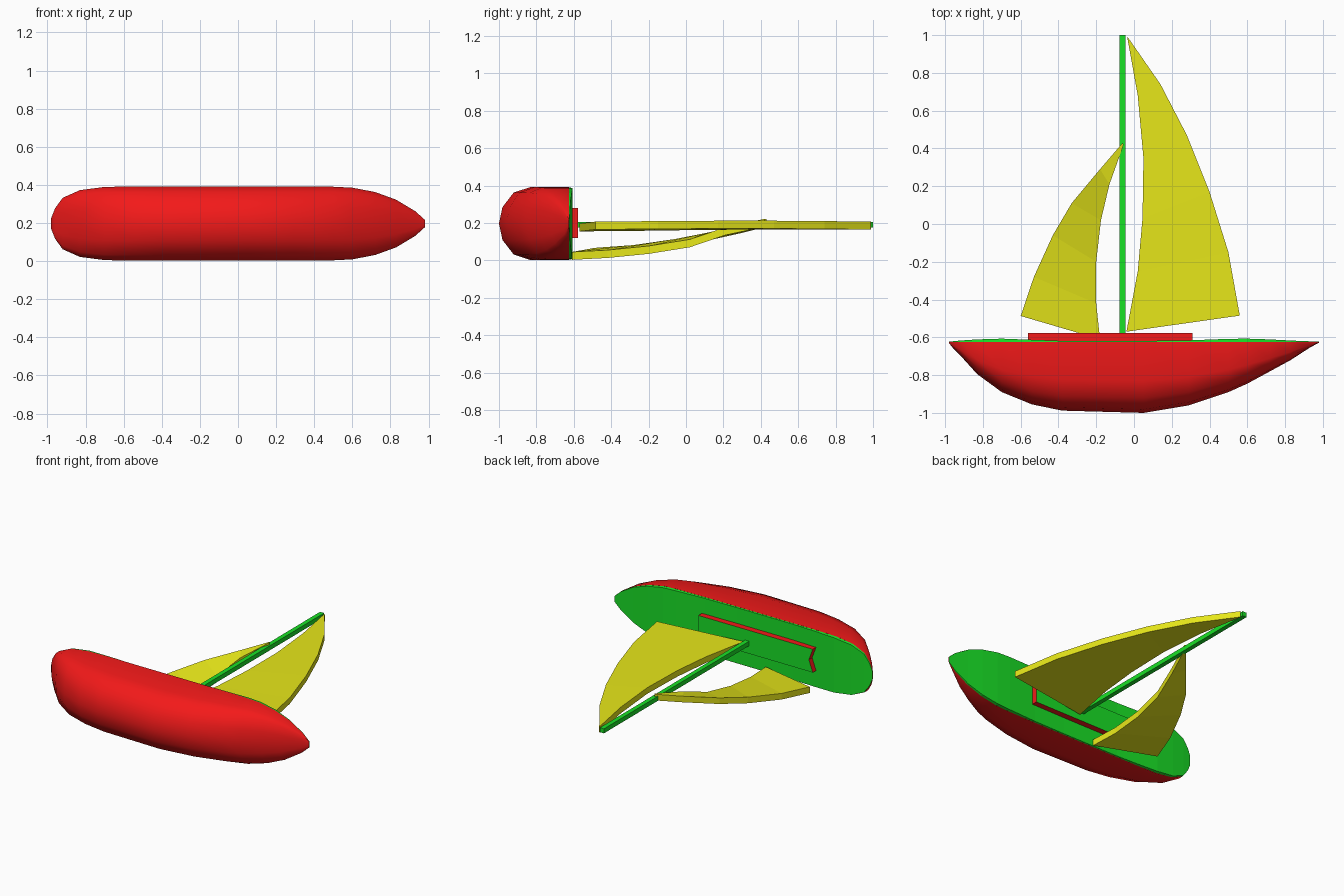
import bpy, bmesh, math

if "Cube" in bpy.data.objects:
    bpy.data.objects.remove(bpy.data.objects["Cube"])

def mat(name, rgb):
    m = bpy.data.materials.new(name)
    m.diffuse_color = (*rgb, 1)
    m.use_nodes = True
    m.node_tree.nodes["Principled BSDF"].inputs["Base Color"].default_value = m.diffuse_color
    return m

RED, GREEN, YELLOW = mat("red", (.9, .01, .01)), mat("green", (.01, .75, .02)), mat("yellow", (.8, .8, .01))

def build(name, verts, faces, mats, picker=None):
    """Mesh object from verts and faces; picker(face) gives the material slot."""
    bm = bmesh.new()
    vs = [bm.verts.new(v) for v in verts]
    for f in faces:
        bm.faces.new([vs[i] for i in f])
    bmesh.ops.recalc_face_normals(bm, faces=bm.faces)
    if picker:
        for f in bm.faces:
            f.material_index = picker(f)
    me = bpy.data.meshes.new(name)
    bm.to_mesh(me)
    bm.free()
    for m in mats:
        me.materials.append(m)
    ob = bpy.data.objects.new(name, me)
    bpy.context.collection.objects.link(ob)
    return ob

def loft(rings):
    """Verts and quads joining closed rings, with end caps."""
    n = len(rings[0])
    verts = [v for r in rings for v in r]
    faces = [[k*n + i, k*n + (i+1) % n, (k+1)*n + (i+1) % n, (k+1)*n + i]
             for k in range(len(rings) - 1) for i in range(n)]
    faces += [list(range(n)), [len(verts) - n + i for i in range(n)]]
    return verts, faces

def box(name, x, y, z, m):
    return build(name, *loft([[(a, y[0], z[0]), (a, y[1], z[0]), (a, y[1], z[1]), (a, y[0], z[1])]
                              for a in x]), [m])

def sail(name, front, back, thick):
    """Slab between two rails of (x, y, z) points, thick along z."""
    rings = [[a, b, (b[0], b[1], b[2] + thick), (a[0], a[1], a[2] + thick)]
             for a, b in zip(front, back)]
    return build(name, *loft(rings), [YELLOW])

# Hull: sections (x, half width, keel depth, deck rise)
CZ, DECK = .197, -.625
stations = [(-.98, .03, .005, .002), (-.96, .08, .03, .004), (-.92, .135, .07, .008),
            (-.83, .175, .17, .014), (-.70, .192, .265, .018), (-.54, .195, .33, .012),
            (-.38, .195, .363, .006), (.05, .195, .375, .006), (.29, .195, .335, .009),
            (.50, .193, .265, .017), (.60, .188, .22, .018), (.72, .165, .155, .014),
            (.83, .125, .095, .008), (.93, .065, .03, .004), (.98, .02, .003, .002)]
half = [(1, 0), (1, .55), (.85, .79), (.45, .95)]
section = half + [(0, 1)] + [(-a, b) for a, b in reversed(half)]
rings = [[(x, DECK - b*d, CZ + a*w) for a, b in section] for x, w, d, r in stations]
n = len(section)
v, f = loft(rings)
f = [q for q in f if not (len(q) == 4 and q[0] % n == n - 1)]  # open top
hull = build("hull", v, f, [RED])

# Deck slab with slightly raised ends
build("deck", *loft([[(x, DECK - .001, CZ - w*.995), (x, DECK - .001, CZ + w*.995),
                      (x, DECK + r, CZ + w*.98), (x, DECK + r, CZ - w*.98)]
                     for x, w, d, r in stations]), [GREEN])

# Cabin with green roof and notched stern end
plan = [(-.56, .12), (.31, .12), (.31, .28), (-.56, .28), (-.53, .20)]
build("cabin", *loft([[(x, y, z) for x, z in plan] for y in (-.63, -.577)]), [RED, GREEN],
      lambda q: 1 if q.calc_center_median().y > -.58 else 0)

# Mast
box("mast", (-.076, -.045), (-.60, 1.0), (.175, .206), GREEN)

# Main sail
sail("main_sail",
     [(-.04, -.57, .155), (.02, -.25, .158), (.045, .03, .162), (.05, .35, .165),
      (.02, .68, .165), (-.036, .99, .165)],
     [(.56, -.485, .165), (.50, -.15, .168), (.40, .17, .17), (.28, .47, .17),
      (.14, .74, .168), (-.03, .985, .165)], .042)

# Fore sail, curving away toward its foot
sail("fore_sail",
     [(-.60, -.487, .025), (-.53, -.28, .04), (-.43, -.06, .072), (-.33, .11, .105),
      (-.18, .29, .145), (-.06, .43, .18)],
     [(-.18, -.61, .003), (-.20, -.42, .013), (-.20, -.20, .035), (-.175, .02, .07),
      (-.13, .21, .135), (-.055, .42, .18)], .042)

# Smooth hull sides
bpy.ops.object.select_all(action='DESELECT')
hull.select_set(True)
bpy.context.view_layer.objects.active = hull
bpy.ops.object.shade_smooth_by_angle(angle=math.radians(40))
